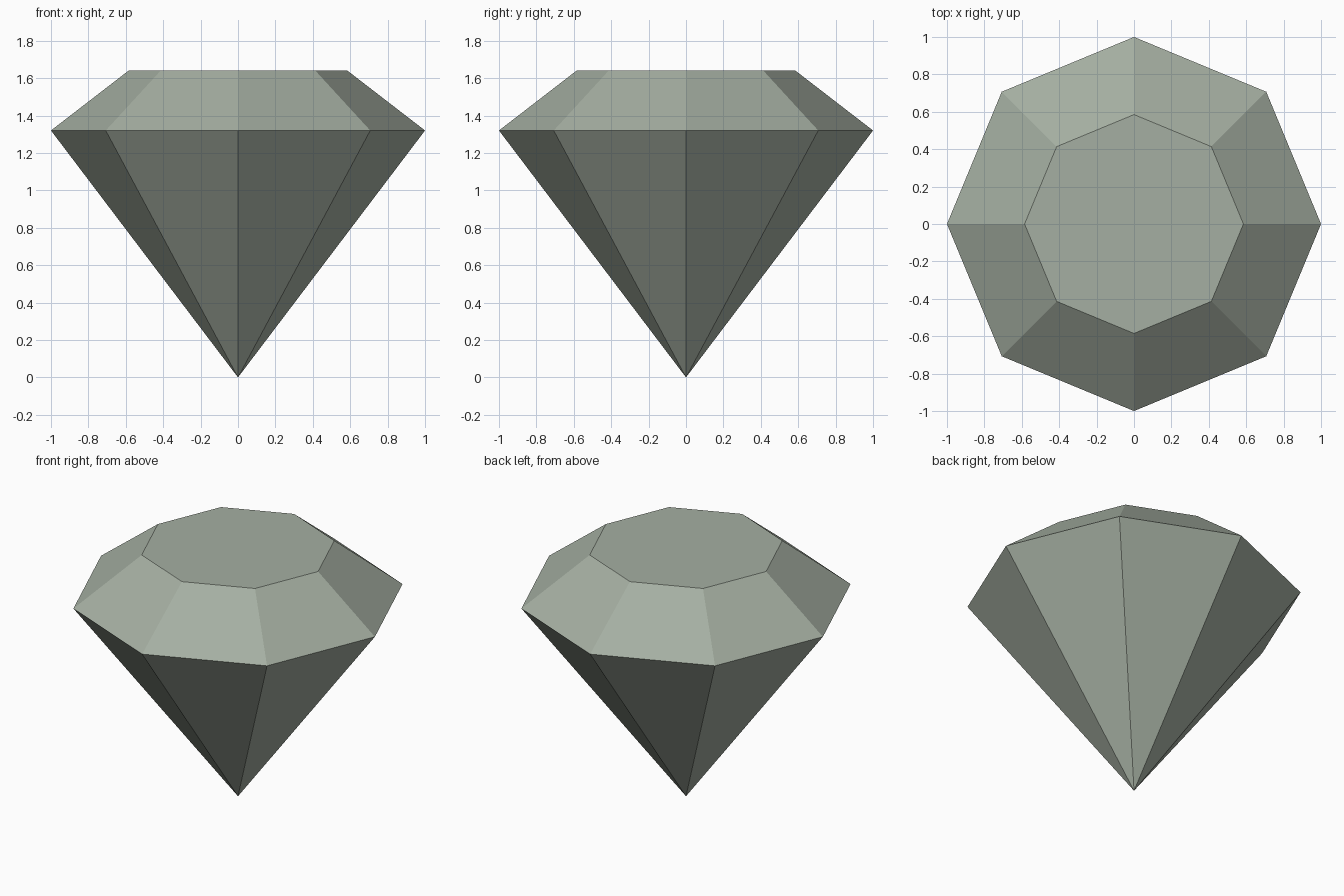
import bpy, bmesh, math

if "Cube" in bpy.data.objects:
    bpy.data.objects.remove(bpy.data.objects["Cube"])

SIDES = 8
TIP_Z, GIRDLE_Z, TABLE_Z = 0.0, 1.32, 1.64
GIRDLE_R, TABLE_R = 1.0, 0.585

# Single grey-green stone colour
stone = bpy.data.materials.new("grey_green_stone")
stone.diffuse_color = (0.376, 0.428, 0.361, 1)
stone.use_nodes = True
stone.node_tree.nodes["Principled BSDF"].inputs["Base Color"].default_value = stone.diffuse_color


def ring(bm, radius, z):
    """Octagon of vertices with corners on the x and y axes."""
    return [bm.verts.new((radius * math.cos(a), radius * math.sin(a), z))
            for a in (2 * math.pi * i / SIDES for i in range(SIDES))]


bm = bmesh.new()
tip = bm.verts.new((0, 0, TIP_Z))
girdle = ring(bm, GIRDLE_R, GIRDLE_Z)
table = ring(bm, TABLE_R, TABLE_Z)

# Lower facets, crown facets and flat table
for i in range(SIDES):
    j = (i + 1) % SIDES
    bm.faces.new((tip, girdle[j], girdle[i]))
    bm.faces.new((girdle[i], girdle[j], table[j], table[i]))
bm.faces.new(table)
bmesh.ops.recalc_face_normals(bm, faces=bm.faces)

mesh = bpy.data.meshes.new("cut_gem")
bm.to_mesh(mesh)
bm.free()
mesh.materials.append(stone)
gem = bpy.data.objects.new("cut_gem", mesh)
bpy.context.collection.objects.link(gem)
